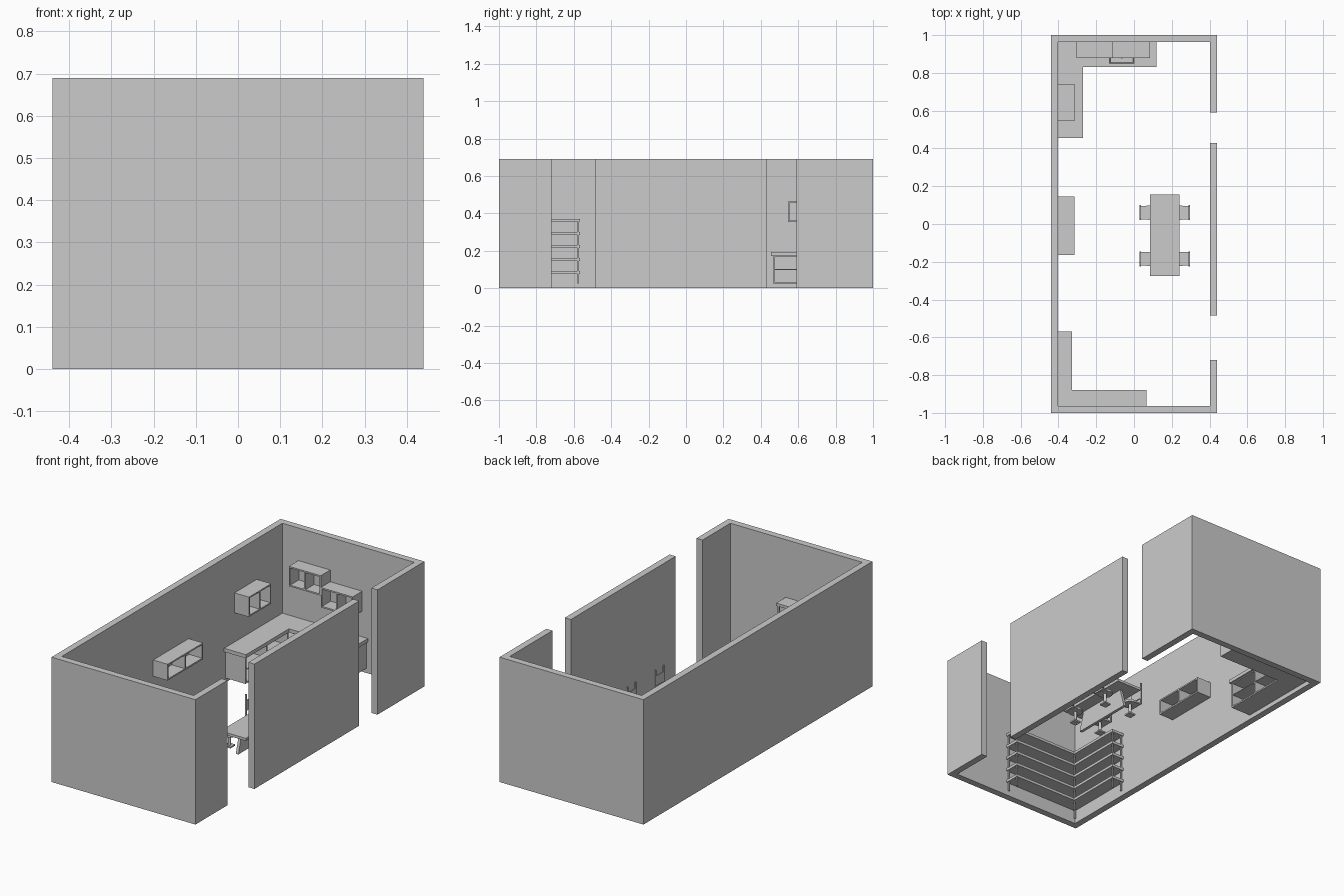
import bpy, bmesh, math
from mathutils import Matrix, Vector

if "Cube" in bpy.data.objects:
    bpy.data.objects.remove(bpy.data.objects["Cube"])


def finish(name, bm):
    bmesh.ops.recalc_face_normals(bm, faces=bm.faces)
    me = bpy.data.meshes.new(name)
    bm.to_mesh(me)
    bm.free()
    ob = bpy.data.objects.new(name, me)
    bpy.context.collection.objects.link(ob)
    return ob


def add_box(bm, x0, x1, y0, y1, z0, z1):
    m = Matrix.Translation(((x0 + x1) / 2, (y0 + y1) / 2, (z0 + z1) / 2))
    m = m @ Matrix.Diagonal((x1 - x0, y1 - y0, z1 - z0, 1))
    bmesh.ops.create_cube(bm, size=1, matrix=m)


def boxes(name, items):
    bm = bmesh.new()
    for b in items:
        add_box(bm, *b)
    return finish(name, bm)


def prism(name, pts, direction):
    """Extrude a closed planar outline along a vector."""
    bm = bmesh.new()
    f = bm.faces.new([bm.verts.new(p) for p in pts])
    r = bmesh.ops.extrude_face_region(bm, geom=[f])
    vs = [v for v in r["geom"] if isinstance(v, bmesh.types.BMVert)]
    bmesh.ops.translate(bm, verts=vs, vec=Vector(direction))
    return finish(name, bm)


def flat(pts, z):
    return [(x, y, z) for x, y in pts]


def cubby(name, x0, x1, y0, y1, z0, z1, face, cols=2, shelves=0, t=0.008):
    """Open-fronted cabinet, facing +x or -y, with dividers and shelves."""
    parts = [(x0, x1, y0, y1, z0, z0 + t), (x0, x1, y0, y1, z1 - t, z1)]
    za, zb = z0 + t, z1 - t
    if face == "x":
        parts.append((x0, x0 + t, y0, y1, za, zb))
        for i in range(cols + 1):
            y = y0 + (y1 - y0 - t) * i / cols
            parts.append((x0 + t, x1, y, y + t, za, zb))
    else:
        parts.append((x0, x1, y1 - t, y1, za, zb))
        for i in range(cols + 1):
            x = x0 + (x1 - x0 - t) * i / cols
            parts.append((x, x + t, y0, y1 - t, za, zb))
    for i in range(shelves):
        z = z0 + (z1 - z0) * (i + 1) / (shelves + 1)
        parts.append((x0 + t, x1 - t / 4, y0 + t / 4, y1 - t, z - t / 4, z + t / 4))
    return boxes(name, parts)


H, T, F = 0.69, 0.037, 0.025     # wall height, wall thickness, floor level
W = 0.44
I = W - T

# Walls: one C-shaped piece plus the free middle section of the right side
prism("walls", flat([(W, -0.72), (W, -1), (-W, -1), (-W, 1), (W, 1), (W, 0.59), (I, 0.59),
                     (I, 1 - T), (-I, 1 - T), (-I, T - 1), (I, T - 1), (I, -0.72)], 0), (0, 0, H))
boxes("middle_wall", [(I, W, -0.485, 0.43, 0, H)])

# Kitchen base cabinets
cubby("left_base_cabinet", -I, -0.28, 0.465, 0.84, F, 0.175, "x", 2, 1)
cubby("back_base_cabinet", -I, 0.11, 0.84, 1 - T, F, 0.175, "y", 3, 1)

# L-shaped worktop with a sink cut-out
top = prism("worktop", flat([(-I, 0.455), (-0.27, 0.455), (-0.27, 0.83), (0.12, 0.83),
                             (0.12, 1 - T), (-I, 1 - T)], 0.173), (0, 0, 0.02))
cut = boxes("sink_cutter", [(-0.132, 0.002, 0.847, 0.938, 0.15, 0.25)])
cut.hide_render = True
cut.hide_viewport = True
mod = top.modifiers.new("sink_hole", "BOOLEAN")
mod.operation = "DIFFERENCE"
mod.object = cut
mod.solver = "EXACT"

# Sink: rim, sloping basin and floor lofted from rectangles
bm = bmesh.new()
rings = []
for inset, z in [(0.008, 0.15), (0, 0.193), (0, 0.196), (0.01, 0.196), (0.022, 0.155)]:
    a, b, c, d = -0.14 + inset, 0.01 - inset, 0.84 + inset, 0.945 - inset
    rings.append([bm.verts.new(p) for p in ((a, c, z), (b, c, z), (b, d, z), (a, d, z))])
for r, s in zip(rings, rings[1:]):
    for i in range(4):
        bm.faces.new((r[i], r[(i + 1) % 4], s[(i + 1) % 4], s[i]))
bm.faces.new(rings[0])
bm.faces.new(rings[-1])
finish("sink", bm)
boxes("tap", [(-0.07, -0.06, 0.945, 0.955, 0.193, 0.235), (-0.07, -0.06, 0.875, 0.955, 0.23, 0.238)])

# Wall cabinets
cubby("back_cabinet_high", -0.305, -0.11, 0.88, 1 - T, 0.40, 0.51, "y")
cubby("back_cabinet_low", -0.11, 0.085, 0.88, 1 - T, 0.335, 0.445, "y")
cubby("left_cabinet", -I, -0.315, 0.545, 0.74, 0.355, 0.465, "x")
cubby("left_wall_shelf", -I, -0.315, -0.165, 0.145, 0.275, 0.365, "x")

# Corner shelving: five L-shaped boards on thin posts
for i in range(5):
    prism(f"corner_board_{i + 1}",
          flat([(-I, -0.963), (0.065, -0.963), (0.065, -0.88), (-0.328, -0.88),
                (-0.328, -0.568), (-I, -0.568)], 0.076 + 0.07 * i), (0, 0, 0.015))
posts = [(-0.395, -0.577), (-0.337, -0.577), (-0.337, -0.889), (0.056, -0.889),
         (0.056, -0.954), (-0.395, -0.954)]
boxes("shelf_posts", [(x - .004, x + .004, y - .004, y + .004, F, 0.36) for x, y in posts])

# Table: slab top on a tapered central panel
TX, TY = 0.1625, -0.06
boxes("table_top", [(0.085, 0.24, -0.275, 0.155, 0.132, 0.146)])
prism("table_leg", [(TX - .008, TY - .18, F), (TX - .008, TY + .18, F),
                    (TX - .008, TY + .15, 0.133), (TX - .008, TY - .15, 0.133)], (0.016, 0, 0))

# Chairs: round seat, stem, square foot and upright back
for k, cy in enumerate((0.06, -0.185)):
    for s in (-1, 1):
        bm = bmesh.new()
        cx = TX + s * 0.085
        for r, z0, z1, n in ((0.038, 0.09, 0.102, 24), (0.008, 0.03, 0.092, 12)):
            bmesh.ops.create_cone(bm, cap_ends=True, segments=n, radius1=r, radius2=r,
                                  depth=z1 - z0, matrix=Matrix.Translation((cx, cy, (z0 + z1) / 2)))
        add_box(bm, cx - .02, cx + .02, cy - .02, cy + .02, F, F + 0.008)
        bx = TX + s * 0.13
        for y in (cy - 0.036, cy + 0.036):
            add_box(bm, bx - .004, bx + .004, y - .004, y + .004, 0.095, 0.22)
        add_box(bm, bx - .003, bx + .003, cy - .036, cy + .036, 0.13, 0.185)
        add_box(bm, min(bx, cx), max(bx, cx), cy - .036, cy + .036, 0.092, 0.1)
        ob = finish(f"chair_{'left' if s < 0 else 'right'}_{k + 1}", bm)
